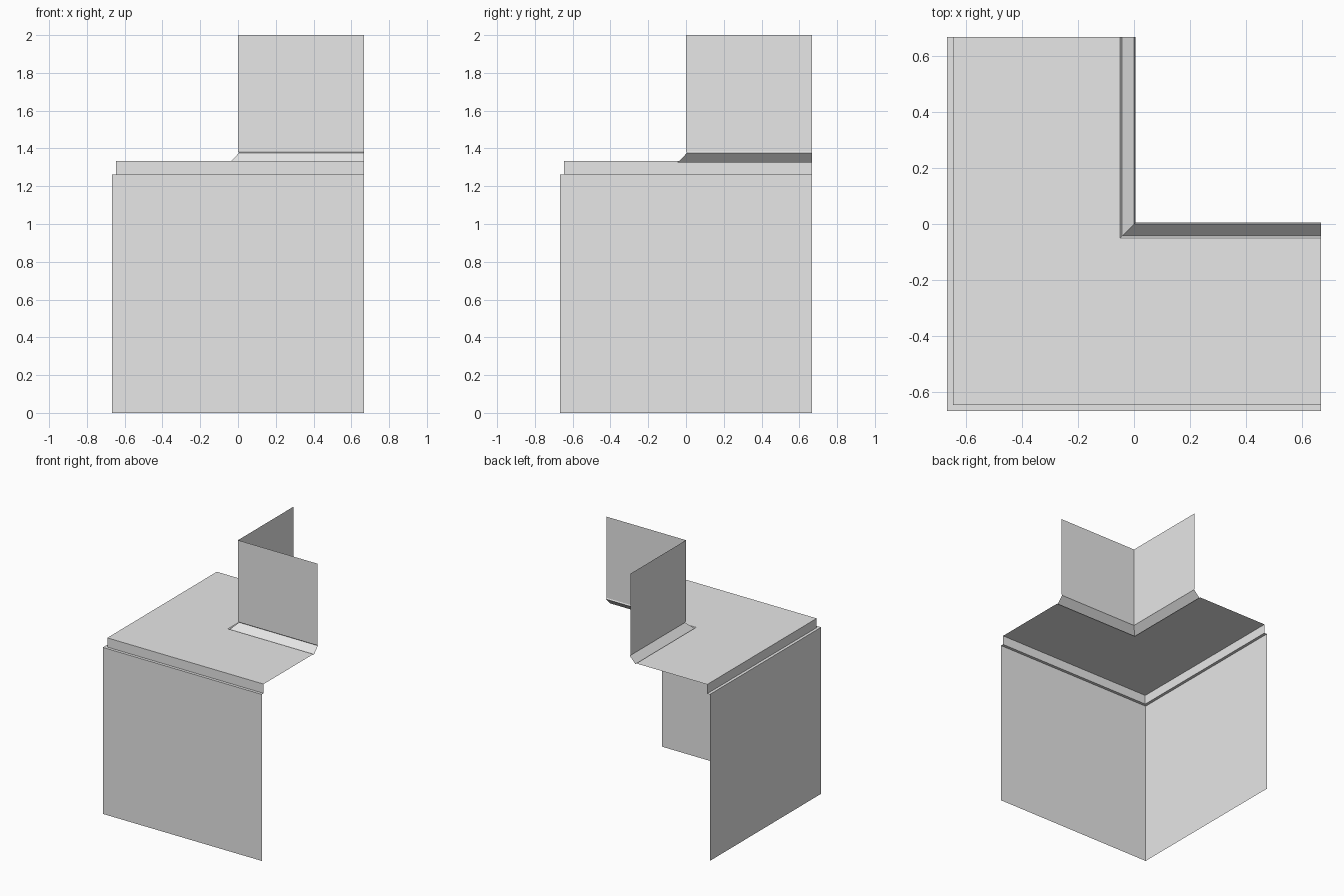
import bpy
import bmesh

if "Cube" in bpy.data.objects:
    bpy.data.objects.remove(bpy.data.objects["Cube"], do_unlink=True)

grey = bpy.data.materials.new("plain grey")
colour = (0.8, 0.8, 0.8, 1)
grey.diffuse_color = colour
grey.use_nodes = True
grey.node_tree.nodes["Principled BSDF"].inputs["Base Color"].default_value = colour

END = 0.667  # open ends of both arms


def corner_strip(name, profile):
    """Sweep an (offset, height) profile round an L-shaped mitred corner."""
    bm = bmesh.new()
    rows = [[bm.verts.new(p) for p in ((d, END, z), (d, d, z), (END, d, z))]
            for d, z in profile]
    for low, high in zip(rows, rows[1:]):
        for i in range(2):
            bm.faces.new((low[i], low[i + 1], high[i + 1], high[i]))
    mesh = bpy.data.meshes.new(name)
    bm.to_mesh(mesh)
    bm.free()
    mesh.materials.append(grey)
    obj = bpy.data.objects.new(name, mesh)
    bpy.context.collection.objects.link(obj)


# Tall outer wall
corner_strip("lower_wall", [(-END, 0), (-END, 1.263)])
# Narrow ledge and rim above the wall
corner_strip("rim", [(-END, 1.263), (-0.645, 1.263), (-0.645, 1.333)])
# Flat L-shaped top
corner_strip("floor", [(-0.645, 1.333), (-0.05, 1.333)])
# Sloped skirting with a small groove below and a lip above
corner_strip("skirting", [(-0.05, 1.333), (-0.043, 1.326),
                          (0.005, 1.376), (0, 1.384)])
# Upper wall
corner_strip("upper_wall", [(0, 1.384), (0, 2)])
